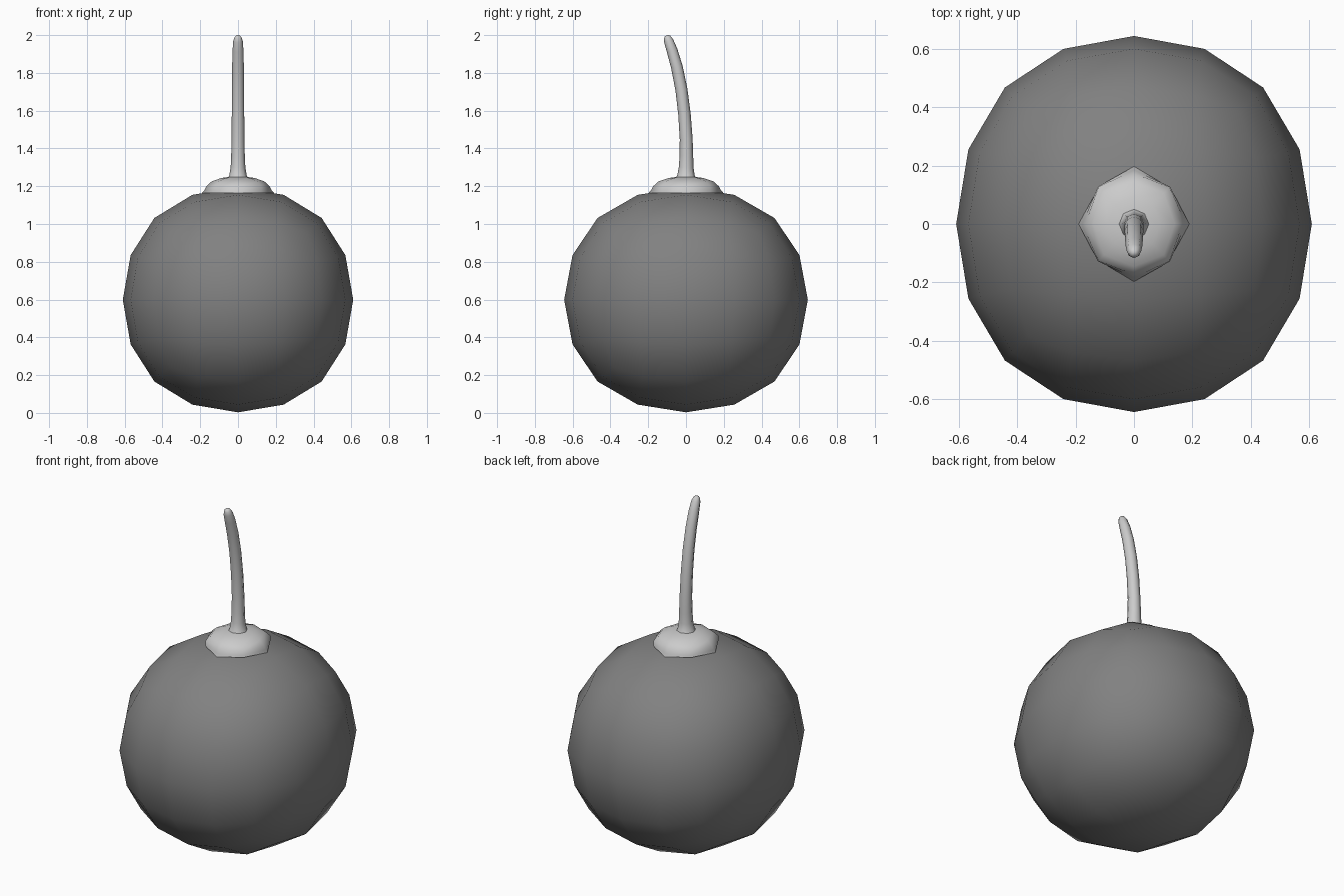
import bpy, bmesh, math
from mathutils import Vector

if "Cube" in bpy.data.objects:
    bpy.data.objects.remove(bpy.data.objects["Cube"])

def finish(bm, name, color=None):
    bmesh.ops.recalc_face_normals(bm, faces=bm.faces)
    me = bpy.data.meshes.new(name)
    bm.to_mesh(me)
    bm.free()
    ob = bpy.data.objects.new(name, me)
    bpy.context.collection.objects.link(ob)
    me.shade_smooth()
    if color:
        mat = bpy.data.materials.new(name + "_mat")
        mat.diffuse_color = color
        mat.use_nodes = True
        mat.node_tree.nodes["Principled BSDF"].inputs["Base Color"].default_value = mat.diffuse_color
        me.materials.append(mat)
    return ob

def loft(bm, rings):
    """Skin a list of equal-sized point rings and close the last one."""
    vs = [[bm.verts.new(p) for p in r] for r in rings]
    n = len(vs[0])
    for a, b in zip(vs, vs[1:]):
        for i in range(n):
            j = (i + 1) % n
            bm.faces.new((a[i], a[j], b[j], b[i]))
    bm.faces.new(vs[-1])

def ring(center, rx, ry, tilt=0.0, n=8, diag=1.0):
    pts = []
    for i in range(n):
        a = 2 * math.pi * i / n
        k = diag if i % 2 else 1.0
        x, y = rx * k * math.cos(a), ry * k * math.sin(a)
        pts.append(Vector(center) + Vector((x, y * math.cos(tilt), y * math.sin(tilt))))
    return pts

# Round body: twice-subdivided cube, fitted to its three radii
bm = bmesh.new()
bmesh.ops.create_cube(bm, size=2)
F = 0.8395
bmesh.ops.scale(bm, verts=bm.verts, vec=(0.61 / F, 0.645 / F, 0.596 / F))
bmesh.ops.translate(bm, verts=bm.verts, vec=(0, 0, 0.599))
body = finish(bm, "round_body", (0.22, 0.22, 0.22, 1))
sub = body.modifiers.new("round", 'SUBSURF')
sub.levels = sub.render_levels = 2

# Collar: diamond-shaped base rounding into an octagonal cap
bm = bmesh.new()
loft(bm, [ring((0, 0, z), r, r * 1.04, diag=d) for r, z, d in (
    (0.19, 1.165, 0.9), (0.178, 1.178, 0.98), (0.167, 1.2, 1.03),
    (0.14, 1.225, 1.03), (0.09, 1.243, 1), (0.045, 1.25, 1))])
finish(bm, "collar")

# Stem: flared foot, leaning towards the front at the tip
path = [(0, 1.24, 0.056), (0, 1.258, 0.046), (0.001, 1.30, 0.039),
        (0.002, 1.36, 0.036), (0.001, 1.45, 0.034), (-0.008, 1.58, 0.033),
        (-0.024, 1.71, 0.032), (-0.048, 1.83, 0.031), (-0.074, 1.92, 0.029),
        (-0.092, 1.97, 0.025), (-0.100, 1.99, 0.018), (-0.104, 1.998, 0.008)]
rings = []
for i, (y, z, r) in enumerate(path):
    p, q = path[max(i - 1, 0)], path[min(i + 1, len(path) - 1)]
    tilt = math.atan2(p[0] - q[0], q[1] - p[1])
    rings.append(ring((0, y, z), r, r, tilt))
bm = bmesh.new()
loft(bm, rings)
finish(bm, "stem")
